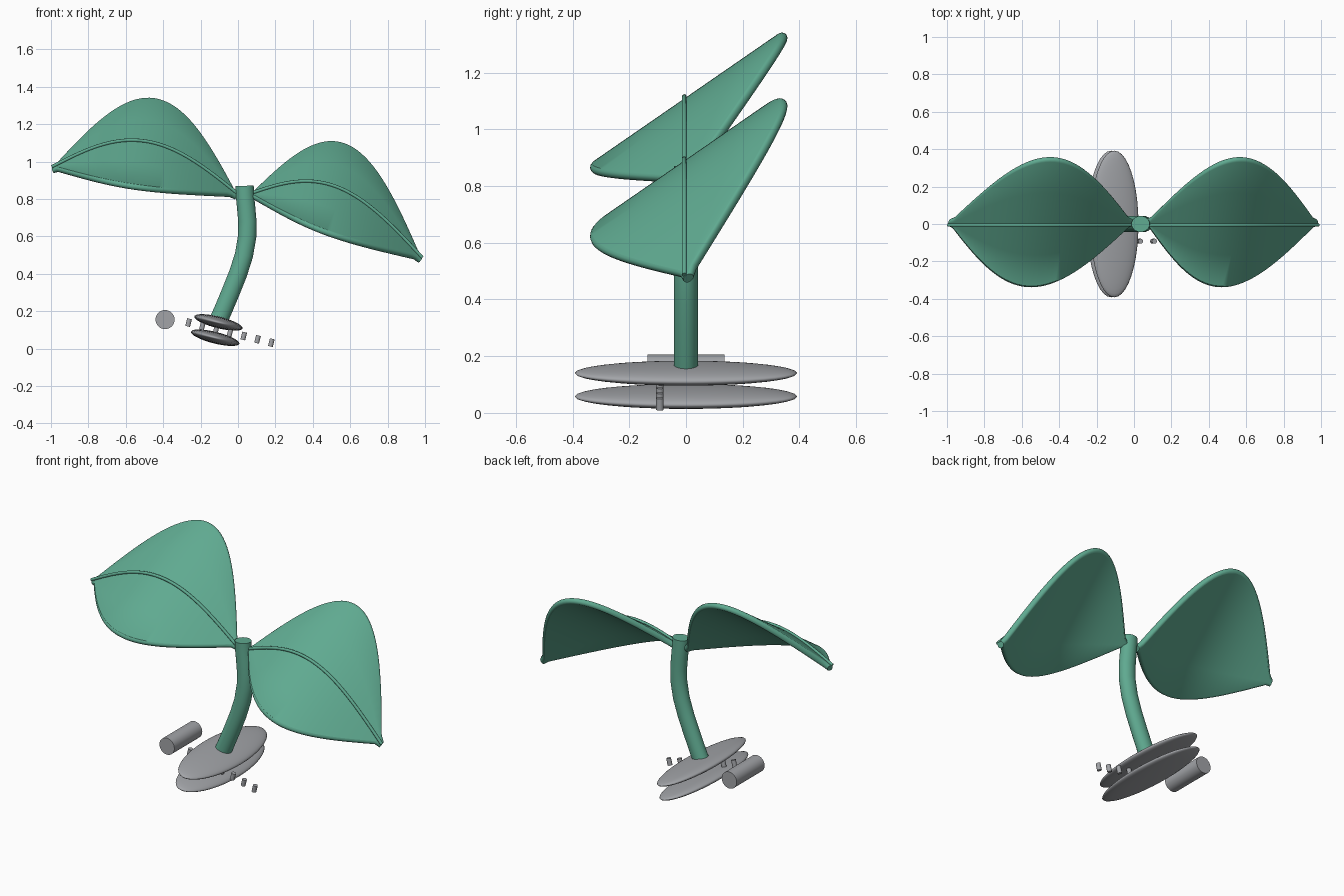
import bpy, bmesh, math
from mathutils import Vector, Matrix

if "Cube" in bpy.data.objects:
    bpy.data.objects.remove(bpy.data.objects["Cube"])


def material(name, rgb):
    m = bpy.data.materials.new(name)
    m.diffuse_color = (*rgb, 1)
    m.use_nodes = True
    m.node_tree.nodes["Principled BSDF"].inputs["Base Color"].default_value = m.diffuse_color
    return m


GREEN = material("leaf green", (0.115, 0.40, 0.28))
GREY = material("light grey", (0.36, 0.37, 0.39))
TILT = math.radians(14)  # lean of the base parts about y


def finish(name, bm, mat, angle=40):
    bmesh.ops.recalc_face_normals(bm, faces=bm.faces)
    me = bpy.data.meshes.new(name)
    bm.to_mesh(me)
    bm.free()
    ob = bpy.data.objects.new(name, me)
    bpy.context.collection.objects.link(ob)
    me.materials.append(mat)
    bpy.ops.object.select_all(action='DESELECT')
    ob.select_set(True)
    bpy.context.view_layer.objects.active = ob
    bpy.ops.object.shade_smooth_by_angle(angle=math.radians(angle))
    return ob


def loft(name, rings, mat):
    """Skin a list of point rings and close both ends."""
    bm = bmesh.new()
    loops = [[bm.verts.new(p) for p in ring] for ring in rings]
    n = len(loops[0])
    for a, b in zip(loops, loops[1:]):
        for i in range(n):
            j = (i + 1) % n
            bm.faces.new((a[i], a[j], b[j], b[i]))
    bm.faces.new(loops[0])
    bm.faces.new(loops[-1])
    return finish(name, bm, mat)


def tube(name, path, radius_x, radius_y, mat, sides):
    """Sweep an ellipse along a path lying in an xz plane."""
    rings = []
    for i, p in enumerate(path):
        t = (path[min(i + 1, len(path) - 1)] - path[max(i - 1, 0)]).normalized()
        side = Vector((t.z, 0, -t.x))
        rings.append([p + side * radius_x * math.cos(a) + Vector((0, radius_y * math.sin(a), 0))
                      for a in (k * math.tau / sides for k in range(sides))])
    return loft(name, rings, mat)


# Leaves: arched midrib, tilted blade with a rounded rim
def leaf(side, x0, x1, z0, z1):
    steps, half, across = 40, 0.017, Vector((0.15, 1, 0.69))

    def rib(u):
        return Vector((x0 + (x1 - x0) * u, 0, z0 + (z1 - z0) * u + 0.21 * math.sin(math.pi * u)))

    rings = []
    for s in range(steps + 1):
        u = s / steps
        tangent = rib(u + 0.01) - rib(u - 0.01)
        normal = tangent.cross(across).normalized()
        if normal.z < 0:
            normal = -normal
        centre = rib(u) - normal * half
        flat = max(0.345 * math.sin(math.pi * u) - 0.014, 0.002)
        ring = []
        for sign in (1, -1):
            # Straight run across the face, then a semicircular rim
            for k in range(4):
                ring.append(centre + across * flat * sign * (k / 4 * 2 - 1) + normal * half * sign)
            for k in range(7):
                a = math.pi * k / 6
                ring.append(centre + across * sign * (flat + 0.014 * math.sin(a))
                            + normal * half * sign * math.cos(a))
        rings.append(ring)
    loft(side + "_leaf", rings, GREEN)
    path = [rib(s / steps) + Vector((0, -0.006, 0.002)) for s in range(steps + 1)]
    tube(side + "_leaf_vein", path, 0.009, 0.009, GREEN, 10)


leaf("left", 0.0, -0.995, 0.825, 0.97)
leaf("right", 0.06, 0.985, 0.825, 0.485)

# Stem: curved stalk rising from the base
stem = [Vector((x, 0, z)) for x, z in
        ((-0.10, 0.16), (-0.082, 0.2), (-0.04, 0.3), (0.0, 0.4), (0.032, 0.5), (0.049, 0.6),
         (0.05, 0.68), (0.043, 0.76), (0.037, 0.82), (0.035, 0.87))]
tube("stem", stem, 0.049, 0.043, GREEN, 24)

# Base: two thin lens-shaped discs
for name, x, z in (("upper_disc", -0.105, 0.14), ("lower_disc", -0.122, 0.058)):
    bm = bmesh.new()
    mat = (Matrix.Translation((x, 0, z)) @ Matrix.Rotation(TILT, 4, 'Y')
           @ Matrix.Diagonal((0.133, 0.392, 0.031, 1)))
    bmesh.ops.create_uvsphere(bm, u_segments=40, v_segments=20, radius=1, matrix=mat)
    finish(name, bm, GREY, 180)


def cylinder(name, radius, length, matrix, sides):
    bm = bmesh.new()
    bmesh.ops.create_cone(bm, cap_ends=True, segments=sides, radius1=radius, radius2=radius,
                          depth=length, matrix=matrix)
    return finish(name, bm, GREY)


# Roller: loose bar lying front to back
cylinder("roller", 0.051, 0.272,
         Matrix.Translation((-0.39, 0, 0.155)) @ Matrix.Rotation(math.pi / 2, 4, 'X'), 32)

# Pegs: slanting row of small pins
for i in range(7):
    place = Matrix.Translation((-0.264 + 0.0737 * i, -0.092, 0.139 - 0.0179 * i))
    cylinder("peg_%d" % (i + 1), 0.0135, 0.042, place @ Matrix.Rotation(TILT, 4, 'Y'), 14)
